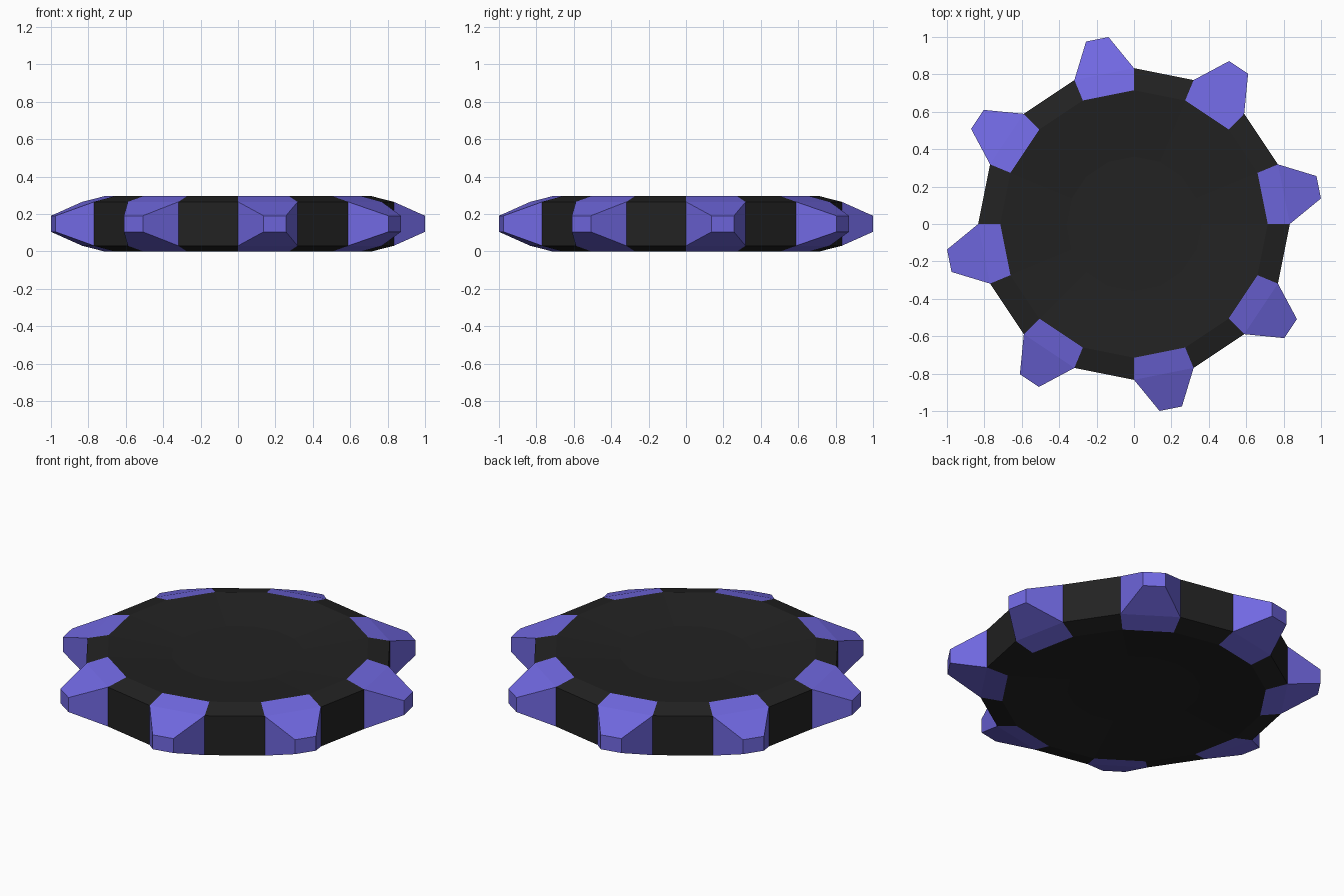
import bpy, bmesh
from math import cos, sin, pi
from mathutils import Vector

if "Cube" in bpy.data.objects:
    bpy.data.objects.remove(bpy.data.objects["Cube"])

SIDES = 16
MID_Z = 0.1475


def material(name, rgb):
    m = bpy.data.materials.new(name)
    m.diffuse_color = (*rgb, 1)
    m.use_nodes = True
    m.node_tree.nodes["Principled BSDF"].inputs["Base Color"].default_value = m.diffuse_color
    return m


# Half cross-section (radius, z): dished top, bevel, outer wall, bevel, dished bottom
profile = [(0.36, 0.255), (0.715, 0.295), (0.833, 0.265),
           (0.833, 0.03), (0.715, 0.0), (0.36, 0.04)]

# Sixteen-sided disc
bm = bmesh.new()
rings = [[bm.verts.new((r * cos(2 * pi * i / SIDES), r * sin(2 * pi * i / SIDES), z))
          for i in range(SIDES)] for r, z in profile]
bm.faces.new(rings[0])
bm.faces.new(rings[-1][::-1])
walls = []
for k in range(len(rings) - 1):
    a, b = rings[k], rings[k + 1]
    for i in range(SIDES):
        j = (i + 1) % SIDES
        f = bm.faces.new((a[i], b[i], b[j], a[j]))
        if i % 2 == 0 and k in (1, 2, 3):
            f.material_index = 1
            if k == 2:
                walls.append(f)

# Tapered teeth pulled out of every second wall
for wall in walls:
    centre = wall.calc_center_median()
    out = Vector((centre.x, centre.y, 0)).normalized()
    side = Vector((-out.y, out.x, 0))
    tip = bmesh.ops.extrude_discrete_faces(bm, faces=[wall])["faces"][0]
    for v in tip.verts:
        s = 1 if (v.co - centre).dot(side) > 0 else -1
        h = 1 if v.co.z > MID_Z else -1
        v.co = out * 1.007 + side * s * 0.061 + Vector((0, 0, MID_Z + h * 0.043))
    tip.material_index = 1
    for e in tip.edges:
        for f in e.link_faces:
            f.material_index = 1

bmesh.ops.recalc_face_normals(bm, faces=bm.faces)
mesh = bpy.data.meshes.new("toothed_wheel")
bm.to_mesh(mesh)
bm.free()
mesh.materials.append(material("dark_disc", (0.016, 0.016, 0.016)))
mesh.materials.append(material("purple_teeth", (0.165, 0.14, 0.76)))
wheel = bpy.data.objects.new("toothed_wheel", mesh)
bpy.context.collection.objects.link(wheel)
